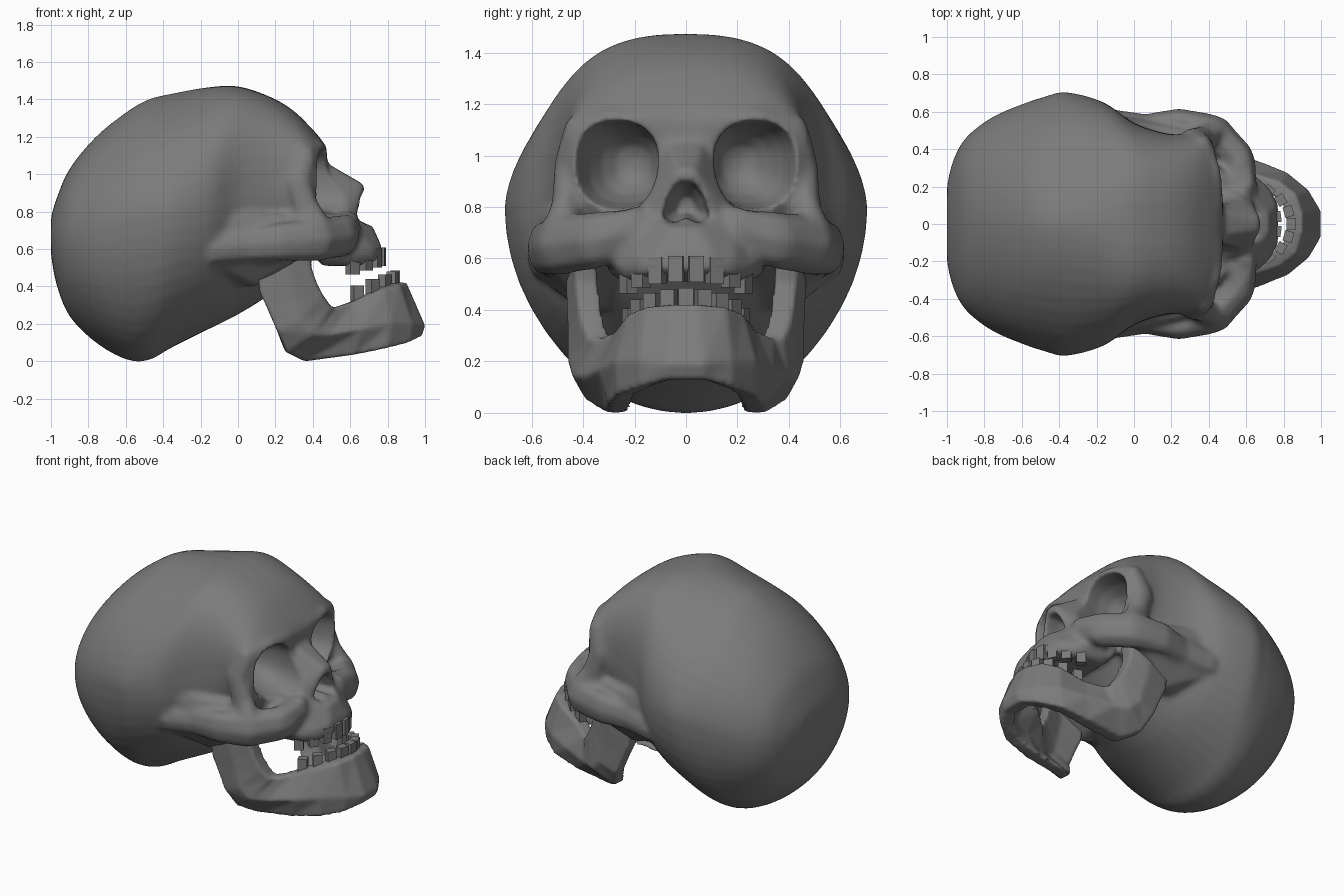
import bpy, bmesh
from math import sin, cos, pi, copysign
from mathutils import Vector, Matrix

if "Cube" in bpy.data.objects:
    bpy.data.objects.remove(bpy.data.objects["Cube"])

bone = bpy.data.materials.new("dark_bone")
bone.diffuse_color = (.2, .2, .2, 1)
bone.use_nodes = True
bone.node_tree.nodes["Principled BSDF"].inputs["Base Color"].default_value = bone.diffuse_color


def finish(name, bm):
    bmesh.ops.recalc_face_normals(bm, faces=bm.faces)
    me = bpy.data.meshes.new(name)
    bm.to_mesh(me)
    bm.free()
    me.materials.append(bone)
    ob = bpy.data.objects.new(name, me)
    bpy.context.collection.objects.link(ob)
    return ob


def loft(bm, rings):
    vs = [[bm.verts.new(p) for p in r] for r in rings]
    n = len(vs[0])
    for a, b in zip(vs, vs[1:]):
        for i in range(n):
            bm.faces.new((a[i], a[(i + 1) % n], b[(i + 1) % n], b[i]))
    bm.faces.new(vs[0])
    bm.faces.new(vs[-1][::-1])


def hull(bm, pts):
    vs = [bm.verts.new(p) for p in pts]
    r = bmesh.ops.convex_hull(bm, input=vs)
    junk = {g for k in ("geom_interior", "geom_unused") for g in r[k]
            if isinstance(g, bmesh.types.BMVert)}
    bmesh.ops.delete(bm, geom=list(junk), context='VERTS')


def mirror_hull(bm, half):
    hull(bm, half + [(x, -y, z) for x, y, z in half])


def blob(x, y, z, rx, ry, rz):
    pts = [(x, y, z - rz), (x, y, z + rz)]
    for e in (-pi / 4, 0, pi / 4):
        pts += [(x + rx * cos(e) * cos(k * pi / 4), y + ry * cos(e) * sin(k * pi / 4),
                 z + rz * sin(e)) for k in range(8)]
    return pts


def chain(bm, blobs):
    """Hulled run of ellipsoids, on both sides."""
    for a, b in zip(blobs, blobs[1:]):
        pts = blob(*a) + blob(*b)
        for s in (1, -1):
            hull(bm, [(x, y * s, z) for x, y, z in pts])


def modify(ob, kind, **kw):
    m = ob.modifiers.new(kind.title(), kind)
    for k, v in kw.items():
        setattr(m, k, v)
    bpy.context.view_layer.objects.active = ob
    bpy.ops.object.modifier_apply(modifier=m.name)


def shade(ob, angle):
    bpy.ops.object.select_all(action='DESELECT')
    ob.select_set(True)
    bpy.context.view_layer.objects.active = ob
    bpy.ops.object.shade_smooth_by_angle(angle=angle)


def spow(v, p):
    return copysign(abs(v) ** p, v)


# Cranium: x, top, bottom, half width, height of widest point, upper squareness
sections = [(-1.0, .77, .57, .2, .67, 2), (-.97, .87, .41, .33, .66, 2),
            (-.9, 1.03, .24, .46, .67, 2), (-.76, 1.2, .1, .57, .7, 1.9),
            (-.6, 1.33, .01, .64, .75, 1.8), (-.48, 1.4, .005, .68, .78, 1.7),
            (-.36, 1.43, .07, .705, .8, 1.7), (-.16, 1.465, .17, .65, .82, 2.0),
            (0, 1.47, .25, .54, .86, 2.7), (.17, 1.415, .36, .485, .92, 2.8),
            (.29, 1.345, .5, .48, .95, 2.7), (.38, 1.26, .6, .475, .97, 2.7),
            (.45, 1.18, .68, .39, .98, 2.8), (.475, 1.13, .78, .26, 1.0, 2.8)]
S = [Vector(s) for s in sections]
fine = []
for i in range(len(S) - 1):
    p0, p1, p2, p3 = S[max(i - 1, 0)], S[i], S[i + 1], S[min(i + 2, len(S) - 1)]
    for t in (0, .25, .5, .75):
        fine.append(p1 + (p2 - p0) * (t / 2) + (p0 * 2 - p1 * 5 + p2 * 4 - p3) * (t * t / 2)
                    + (p1 * 3 - p0 - p2 * 3 + p3) * (t ** 3 / 2))
bm = bmesh.new()
rings = []
for x, top, bot, w, zm, e in fine + S[-1:]:
    ring = []
    for k in range(48):
        c, s = cos(k * pi / 24), sin(k * pi / 24)
        q, h = (e, top - zm) if s > 0 else (2, zm - bot)
        ring.append((x, w * spow(c, 2 / q), zm + h * spow(s, 2 / q)))
    rings.append(ring)
loft(bm, rings)

# Brow and outer eye rim
chain(bm, [(.43, .08, 1.12, .05, .06, .06), (.42, .28, 1.14, .05, .06, .045),
           (.36, .43, 1.09, .06, .05, .07), (.32, .465, .96, .07, .05, .08),
           (.37, .465, .8, .08, .06, .08), (.42, .49, .67, .1, .08, .12)])
# Cheekbone and arch back to the temple
chain(bm, [(.59, .2, .72, .07, .08, .09), (.56, .35, .67, .09, .09, .115),
           (.42, .5, .65, .1, .09, .12), (.24, .56, .64, .1, .06, .105),
           (.06, .53, .62, .1, .06, .09), (-.14, .55, .6, .09, .07, .09)])
# Floor and side wall of the temple hollow
for s in (1, -1):
    hull(bm, [(x, s * y, z) for x, y, z in
              [(-.15, .58, .78), (.05, .5, .76), (.38, .47, .8), (.38, .53, .58), (.1, .53, .54),
               (-.15, .56, .52), (-.15, .25, .4), (.1, .42, .4), (.3, .25, .56), (.38, .3, .6),
               (.1, .25, .42)]])
# Upper jaw
mirror_hull(bm, [(.4, .33, .8), (.58, .2, .78), (.66, .08, .745), (.72, .05, .72),
                 (.765, .1, .62), (.725, .19, .6), (.64, .27, .57), (.42, .31, .55),
                 (.775, .1, .55), (.73, .18, .54), (.64, .23, .51), (.45, .25, .51), (.3, .25, .7)])
# Nose bridge and flanks
mirror_hull(bm, [(.42, .07, 1.09), (.675, .035, .945), (.675, .04, .915), (.3, .1, 1.05),
                 (.63, .13, .76), (.57, .19, .76), (.3, .15, .76), (.58, .13, .87)])
skull = finish("skull", bm)
modify(skull, 'REMESH', mode='VOXEL', voxel_size=.018)
modify(skull, 'SMOOTH', factor=.5, iterations=3)

# Eye sockets and nose opening
cut = bmesh.new()
for s in (1, -1):
    rot = Matrix.Rotation(s * .25, 4, 'Z')
    rings = []
    for x, ry, rz in ((-.24, .03, .03), (-.22, .07, .075), (-.16, .115, .12), (-.08, .145, .15),
                      (.02, .16, .168), (.3, .2, .2)):
        ring = []
        for k in range(28):
            c, q = cos(k * pi / 14), sin(k * pi / 14)
            ring.append(rot @ Vector((x, ry * spow(c, .8), rz * spow(q, .8)))
                        + Vector((.42, s * .258, .965)))
        rings.append(ring)
    loft(cut, rings)
nose = [(-.06, .73), (0, .755), (.06, .73), (.1, .76), (.07, .85), (.03, .9), (-.03, .9),
        (-.07, .85), (-.1, .76)]
loft(cut, [[(x, y * f, .8 + (z - .8) * f) for y, z in nose]
           for x, f in ((.47, .4), (.56, .85), (.68, 1), (.8, 1))])
cutter = finish("socket_cutter", cut)
cutter.hide_render = True
modify(skull, 'BOOLEAN', operation='DIFFERENCE', object=cutter, solver='EXACT')
bpy.data.objects.remove(cutter)
modify(skull, 'REMESH', mode='VOXEL', voxel_size=.012)
modify(skull, 'SMOOTH', factor=.5, iterations=5)
shade(skull, 1.2)

# Lower jaw: (outer top), (outer middle), (outer bottom), inward direction
jaw = [((.4, .44, .62), (.25, .47, .6), (.08, .45, .58), (0, -1)),
       ((.39, .43, .51), (.27, .465, .44), (.12, .445, .36), (0, -1)),
       ((.42, .42, .42), (.3, .46, .33), (.145, .445, .31), (0, -1)),
       ((.45, .41, .36), (.33, .46, .21), (.21, .445, .16), (0, -1)),
       ((.5, .38, .29), (.4, .44, .14), (.26, .39, .05), (-.1, -1)),
       ((.53, .34, .29), (.48, .4, .14), (.36, .31, .0), (-.1, -1)),
       ((.62, .275, .32), (.66, .34, .17), (.62, .3, .035), (-.2, -1)),
       ((.78, .225, .385), (.82, .275, .2), (.8, .27, .07), (-.6, -.8)),
       ((.865, .16, .41), (.935, .18, .2), (.92, .18, .1), (-.9, -.4)),
       ((.9, .05, .42), (1.0, .07, .19), (.98, .07, .13), (-1, 0))]
bm = bmesh.new()
rings = []
for t, m, b, d in jaw:
    off = Vector((d[0], d[1], 0)) * .09
    rings.append([Vector(p) for p in (t, m, b)] + [Vector(p) + off for p in (b, m, t)])
flip = [[Vector((p.x, -p.y, p.z)) for p in r] for r in rings]
loft(bm, rings + flip[::-1])
lower_jaw = finish("lower_jaw", bm)
modify(lower_jaw, 'REMESH', mode='VOXEL', voxel_size=.012)
modify(lower_jaw, 'SMOOTH', factor=.5, iterations=6)
shade(lower_jaw, 1.2)


# Teeth rows set along curved arches
def teeth(name, n, cx, rx, ry, spread, root, tip, back_root, back_tip):
    bm = bmesh.new()
    for i in range(n):
        a = ((i + .5) / n * 2 - 1) * spread
        k = (abs(a) / spread) ** 2
        z0, z1 = root + (back_root - root) * k, tip + (back_tip - tip) * k
        mat = (Matrix.Translation((cx + rx * cos(a), ry * sin(a), (z0 + z1) / 2))
               @ Matrix.Rotation(a, 4, 'Z') @ Matrix.Diagonal((.05, .058, abs(z1 - z0), 1)))
        bmesh.ops.create_cube(bm, size=1, matrix=mat)
    shade(finish(name, bm), .5)


teeth("upper_teeth", 8, .44, .325, .265, 1.15, .61, .51, .56, .45)
teeth("lower_teeth", 9, .5, .34, .235, 1.3, .38, .485, .29, .385)
